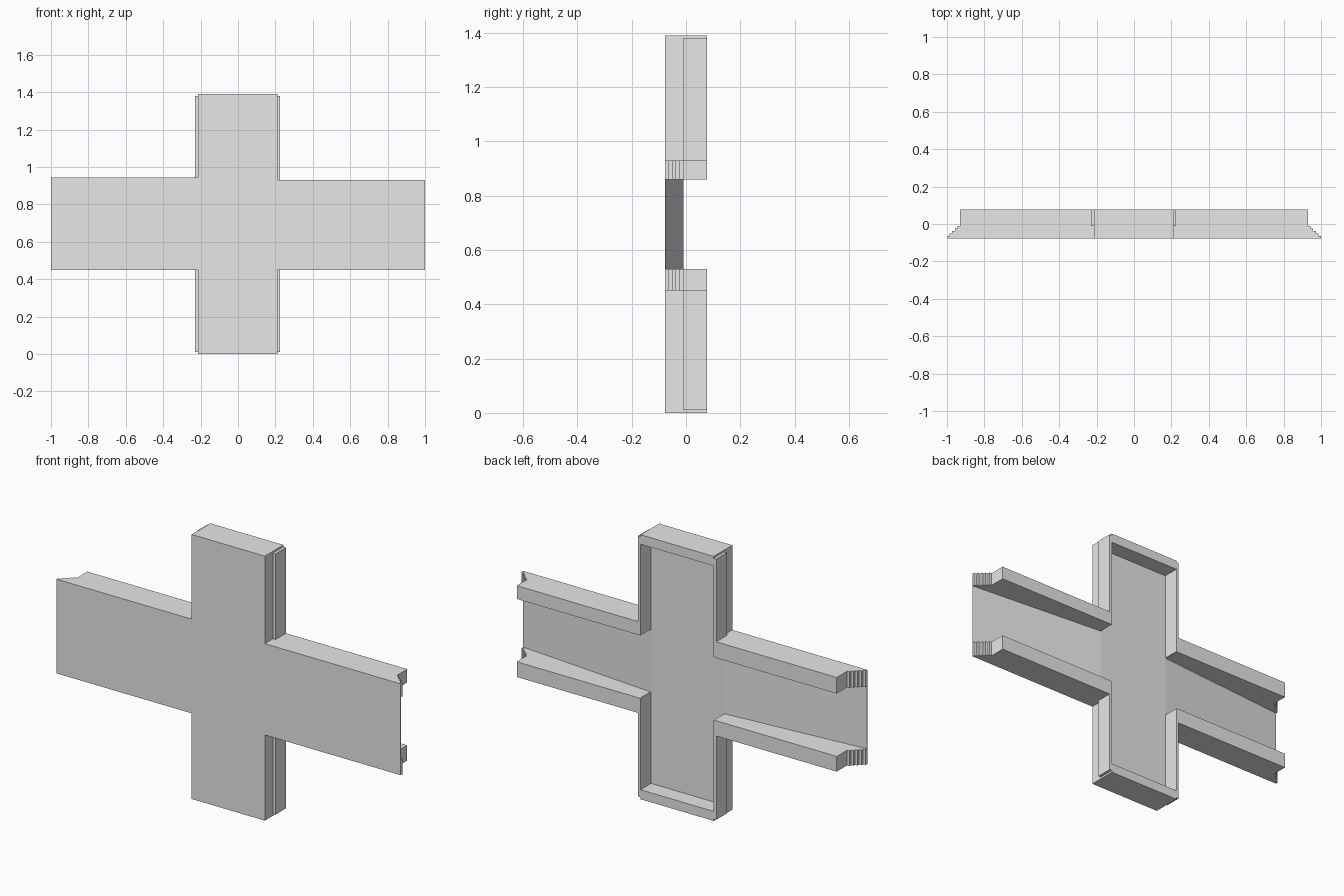
import bpy, bmesh
from mathutils import Vector

cube = bpy.data.objects.get("Cube")
if cube:
    bpy.data.objects.remove(cube, do_unlink=True)

grey = bpy.data.materials.new("plain_grey")
grey.use_nodes = True
colour = (0.8, 0.8, 0.8, 1)
grey.diffuse_color = colour
grey.node_tree.nodes["Principled BSDF"].inputs["Base Color"].default_value = colour

FRONT, FLOOR, BACK = -0.077, -0.01, 0.077
LEFT, RIGHT = -0.215, 0.21        # sides of the upright
LOW, HIGH = 0.53, 0.86            # inner edges of the arm rails


def prism(name, points, extrude):
    """Extrude a flat outline of 3D points along a vector."""
    bm = bmesh.new()
    face = bm.faces.new([bm.verts.new(p) for p in points])
    moved = bmesh.ops.extrude_face_region(bm, geom=[face])["geom"]
    bmesh.ops.translate(bm, vec=Vector(extrude),
                        verts=[v for v in moved if isinstance(v, bmesh.types.BMVert)])
    # Keep the starting cap so the solid is closed
    if not face.is_valid:
        bmesh.ops.holes_fill(bm, edges=bm.edges[:])
    bmesh.ops.recalc_face_normals(bm, faces=bm.faces[:])
    mesh = bpy.data.meshes.new(name)
    bm.to_mesh(mesh)
    bm.free()
    mesh.materials.append(grey)
    obj = bpy.data.objects.new(name, mesh)
    bpy.context.collection.objects.link(obj)
    return obj


def block(name, x0, x1, y0, y1, z0, z1):
    outline = [(x0, y0, z0), (x1, y0, z0), (x1, y0, z1), (x0, y0, z1)]
    return prism(name, outline, (0, y1 - y0, 0))


def plan(name, points, z0, z1, side):
    """Vertical prism from an x, y outline, flipped to one side."""
    return prism(name, [(side * x, y, z0) for x, y in points], (0, 0, z1 - z0))


def carve(body, cutter):
    mod = body.modifiers.new("carve", "BOOLEAN")
    mod.operation, mod.solver, mod.object = "DIFFERENCE", "EXACT", cutter
    bpy.context.view_layer.objects.active = body
    bpy.ops.object.modifier_apply(modifier=mod.name)
    bpy.data.objects.remove(cutter, do_unlink=True)


# Solid cross
outline = [(LEFT, 0), (RIGHT, 0), (RIGHT, 0.45), (1, 0.45), (1, 0.93), (RIGHT, 0.93),
           (RIGHT, 1.39), (LEFT, 1.39), (LEFT, 0.945), (-1, 0.945), (-1, 0.45), (LEFT, 0.45)]
body = prism("cross_body", [(x, FRONT, z) for x, z in outline], (0, BACK - FRONT, 0))

# Hollow of the upright
carve(body, block("upright_hollow", LEFT - 0.005, RIGHT + 0.005, FLOOR, 0.2, 0.05, 1.34))

# Sloping arm hollows and stepped rail ends
slope = [(0.2, FLOOR + 0.001), (1, FRONT + 0.001), (1.1, FRONT + 0.001), (1.1, 0.2), (0.2, 0.2)]
steps = [(1.1, FRONT + 0.0135)]
for i in range(5):
    y = FRONT + 0.0135 * (i + 1)
    if i:
        steps.append((1 - 0.014 * i, y))
    steps.append((1 - 0.014 * (i + 1), y))
steps += [(0.93, 0.2), (1.1, 0.2)]
for side in (1, -1):
    carve(body, plan("arm_hollow", slope, LOW, HIGH, side))
    carve(body, plan("end_steps", steps, -0.1, 1.5, side))

# Thin flanges that stand proud of the upright's sides
for side, x0, x1 in (("left", RIGHT, 0.225), ("right", -0.23, LEFT)):
    block(side + "_lower_flange", x0, x1, FLOOR, BACK, 0.01, LOW - 0.001)
    block(side + "_upper_flange", x0, x1, FLOOR, BACK, HIGH + 0.001, 1.38)
